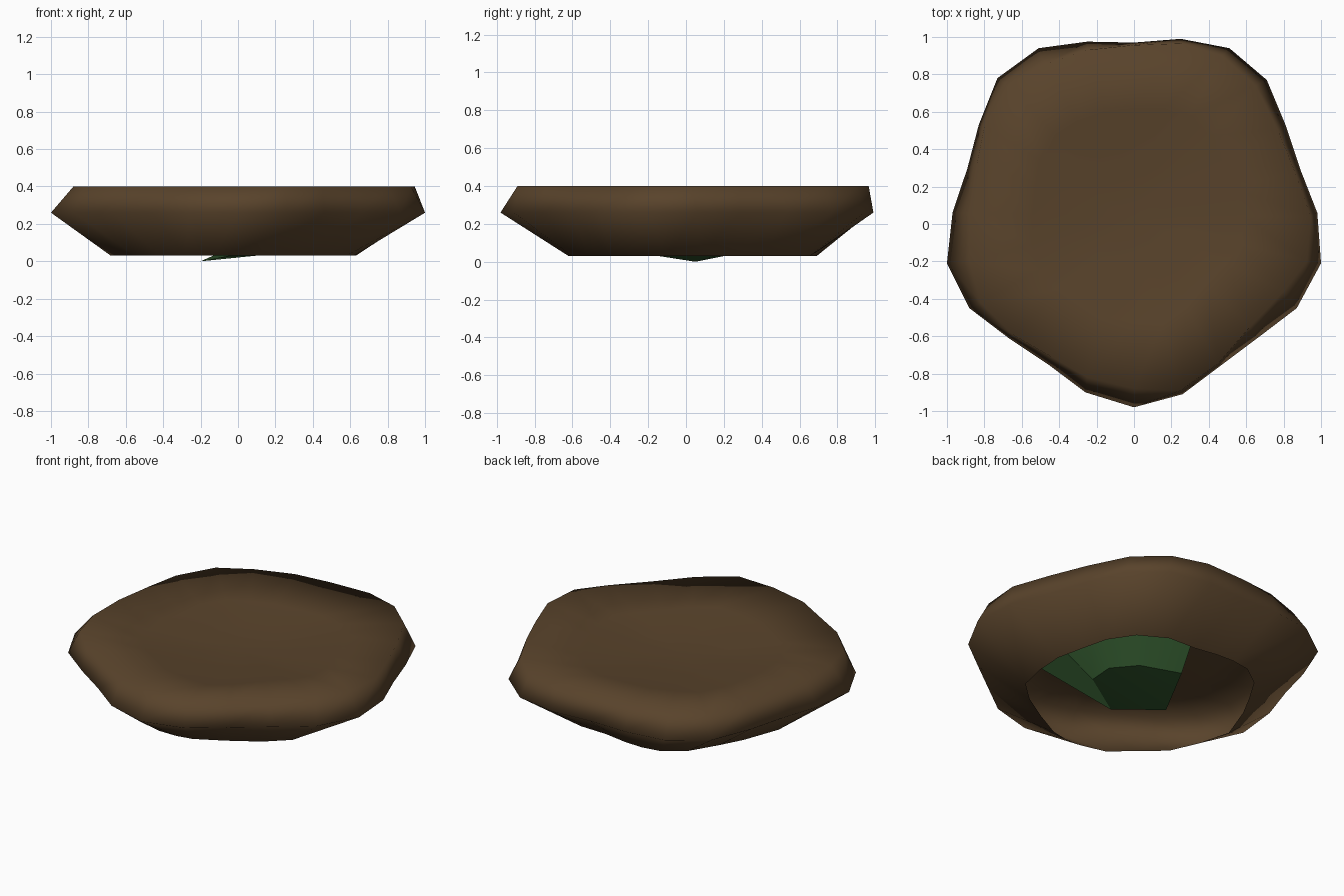
import bpy, bmesh

if "Cube" in bpy.data.objects:
    bpy.data.objects.remove(bpy.data.objects["Cube"])

def material(name, color):
    m = bpy.data.materials.new(name)
    m.diffuse_color = (*color, 1)
    m.use_nodes = True
    m.node_tree.nodes["Principled BSDF"].inputs["Base Color"].default_value = m.diffuse_color
    return m

def finish(bm, name, mat, angle=None):
    me = bpy.data.meshes.new(name)
    bm.to_mesh(me)
    bm.free()
    ob = bpy.data.objects.new(name, me)
    bpy.context.collection.objects.link(ob)
    me.materials.append(mat)
    for p in me.polygons:
        p.use_smooth = True
    if angle is not None:
        me.set_sharp_from_angle(angle=angle)
    return ob

def bridge(bm, a, b, closed=True):
    n = len(a)
    for i in range(n if closed else n - 1):
        j = (i + 1) % n
        bm.faces.new((a[i], a[j], b[j], b[i]))

brown = material("earth brown", (0.099, 0.056, 0.024))
green = material("dark green", (0.030, 0.092, 0.026))

# Rock: three irregular outlines, each counter-clockwise from the front tip
bottom = [(0, -.62), (.10, -.60), (.27, -.51), (.45, -.40), (.58, -.28), (.62, -.10),
          (.63, .07), (.59, .25), (.55, .41), (.45, .56), (.28, .655), (.10, .66),
          (-.05, .685), (-.17, .69), (-.29, .67), (-.42, .575), (-.52, .41), (-.595, .27),
          (-.68, .04), (-.62, -.18), (-.55, -.34), (-.42, -.45), (-.28, -.58), (-.12, -.62)]
widest = [(0, -.98), (.26, -.91), (.46, -.76), (.66, -.61), (.87, -.45), (1, -.21),
          (.98, .06), (.89, .29), (.81, .53), (.71, .77), (.51, .94), (.25, .99),
          (0, .97), (-.25, .975), (-.51, .94), (-.73, .78), (-.83, .53), (-.89, .30),
          (-.97, .06), (-1, -.21), (-.88, -.45), (-.67, -.61), (-.46, -.75), (-.26, -.90)]
top = [(0, -.88), (.25, -.89), (.45, -.745), (.62, -.55), (.80, -.36), (.925, -.20),
       (.945, .04), (.86, .28), (.77, .50), (.65, .74), (.47, .90), (.25, .965),
       (-.02, .955), (-.25, .93), (-.48, .85), (-.675, .74), (-.80, .52), (-.84, .32),
       (-.88, .06), (-.88, -.20), (-.82, -.42), (-.65, -.59), (-.44, -.71), (-.25, -.82)]
# Shallow dish in the top: (scale, height)
dish = [(.62, .365), (.30, .335)]
bm = bmesh.new()
layers = [(bottom, .03), (widest, .26), (top, .40)]
layers += [([(x * s, y * s + .04 * (1 - s)) for x, y in top], z) for s, z in dish]
rings = [[bm.verts.new((x, y, z)) for x, y in ring] for ring, z in layers]
for lo, hi in zip(rings, rings[1:]):
    bridge(bm, lo, hi)
centre = bm.verts.new((0, .03, .325))
last = rings[-1]
for i, v in enumerate(last):
    bm.faces.new((v, last[(i + 1) % len(last)], centre))
finish(bm, "rock_base", brown)

# Green lump inside the hollow underside: small floor and flared sides
floor = [(-.20, .05, 0), (0, -.206, .04), (.294, -.02, .05), (.30, .133, .055),
         (.178, .265, .06), (-.065, .35, .06)]
rim = [(-.20, .05, .34), (.65, -.13, .07), (.54, -.07, .24), (.47, .175, .26),
       (.31, .40, .26), (-.04, .505, .26)]
bm = bmesh.new()
f = [bm.verts.new(p) for p in floor]
r = [bm.verts.new(p) for p in rim]
for a, b in zip(f[1:], f[2:]):
    bm.faces.new((f[0], b, a))
bridge(bm, f[1:], r[1:], closed=False)
bmesh.ops.recalc_face_normals(bm, faces=bm.faces[:])
if sum(p.normal.z for p in bm.faces) > 0:
    bmesh.ops.reverse_faces(bm, faces=bm.faces[:])
bmesh.ops.delete(bm, geom=[r[0]], context='VERTS')
finish(bm, "green_underside", green, 0.6)
